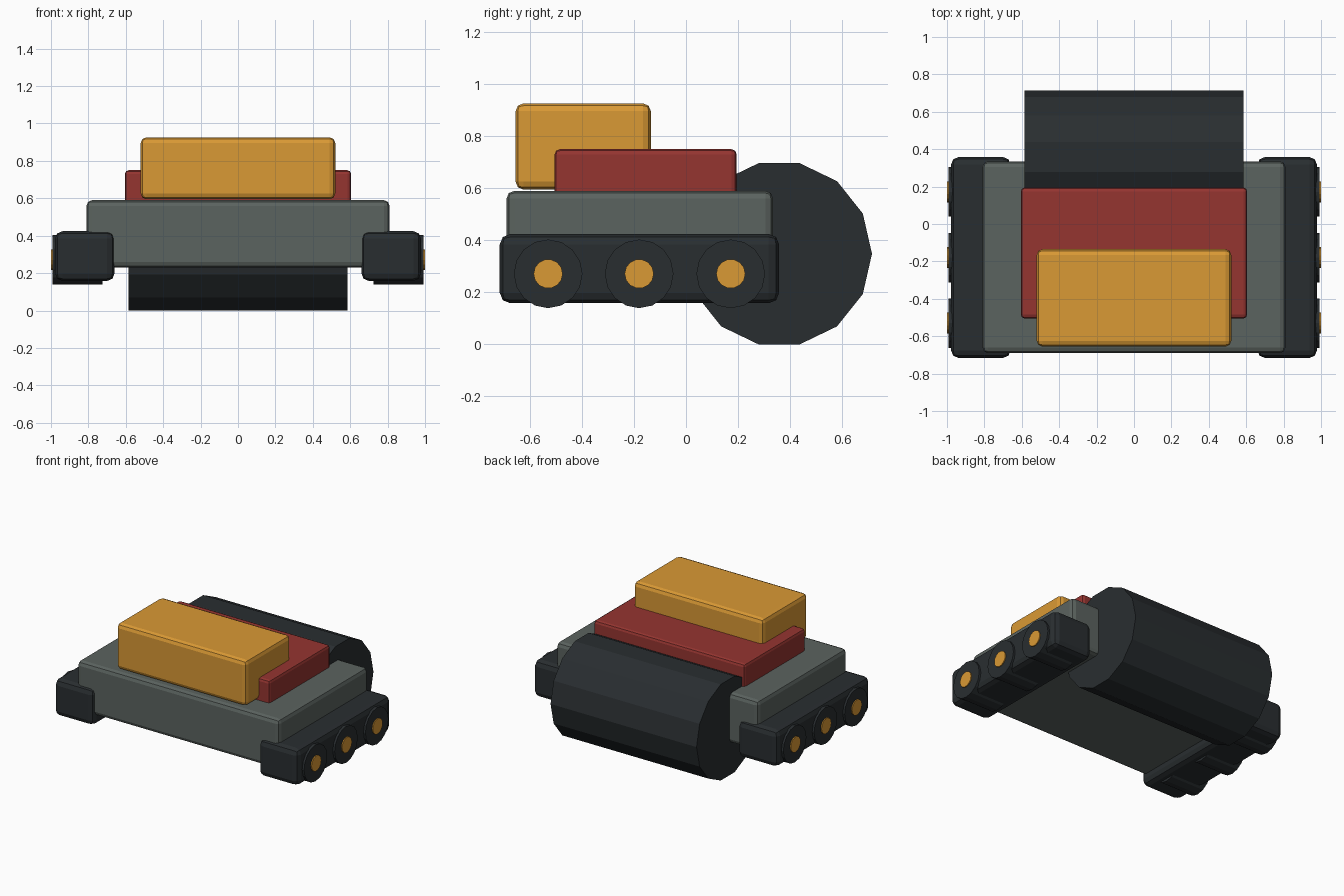
import bpy, math

if "Cube" in bpy.data.objects:
    bpy.data.objects.remove(bpy.data.objects["Cube"])


def material(name, rgb):
    m = bpy.data.materials.new(name)
    m.diffuse_color = (*rgb, 1)
    m.use_nodes = True
    m.node_tree.nodes["Principled BSDF"].inputs["Base Color"].default_value = m.diffuse_color
    return m


GREY = material("body_grey", (0.105, 0.125, 0.115))
DARK = material("rubber_dark", (0.022, 0.027, 0.030))
RED = material("deck_red", (0.30, 0.035, 0.030))
YELLOW = material("cab_yellow", (0.70, 0.32, 0.035))


def box(name, lo, hi, bevel, mat):
    """Bevelled box between two corners."""
    bpy.ops.mesh.primitive_cube_add(
        size=1, location=[(a + b) / 2 for a, b in zip(lo, hi)])
    ob = bpy.context.object
    ob.name = name
    ob.scale = [b - a for a, b in zip(lo, hi)]
    bpy.ops.object.transform_apply(location=False, rotation=False, scale=True)
    mod = ob.modifiers.new("bevel", 'BEVEL')
    mod.width, mod.segments = bevel, 2
    ob.data.materials.append(mat)
    return ob


def cylinder_x(name, x0, x1, y, z, radius, sides, mat):
    """Flat-sided cylinder lying along x, with a vertex facing +y."""
    bpy.ops.mesh.primitive_cylinder_add(
        vertices=sides, radius=radius, depth=abs(x1 - x0),
        location=((x0 + x1) / 2, y, z), rotation=(0, math.pi / 2, 0))
    ob = bpy.context.object
    ob.name = name
    ob.data.materials.append(mat)
    return ob


# Hull, deck and upper block
box("hull", (-0.81, -0.69, 0.23), (0.81, 0.335, 0.59), 0.03, GREY)
box("deck", (-0.605, -0.505, 0.55), (0.605, 0.195, 0.75), 0.02, RED)
box("cab", (-0.52, -0.655, 0.595), (0.52, -0.135, 0.926), 0.03, YELLOW)

# Rear roller drum
cylinder_x("roller_drum", -0.585, 0.585, 0.358, 0.348, 0.357, 14, DARK)

# Tracks with three wheels and hubs on each side
for side, s in (("left", -1), ("right", 1)):
    xs = sorted((s * 0.66, s * 0.978))
    box(f"{side}_track", (xs[0], -0.716, 0.158), (xs[1], 0.358, 0.424), 0.04, DARK)
    for i, y in enumerate((-0.53, -0.18, 0.172), 1):
        cylinder_x(f"{side}_wheel_{i}", s * 0.725, s * 0.993, y, 0.271, 0.132, 16, DARK)
        cylinder_x(f"{side}_hub_{i}", s * 0.94, s * 1.0, y, 0.271, 0.056, 14, YELLOW)
